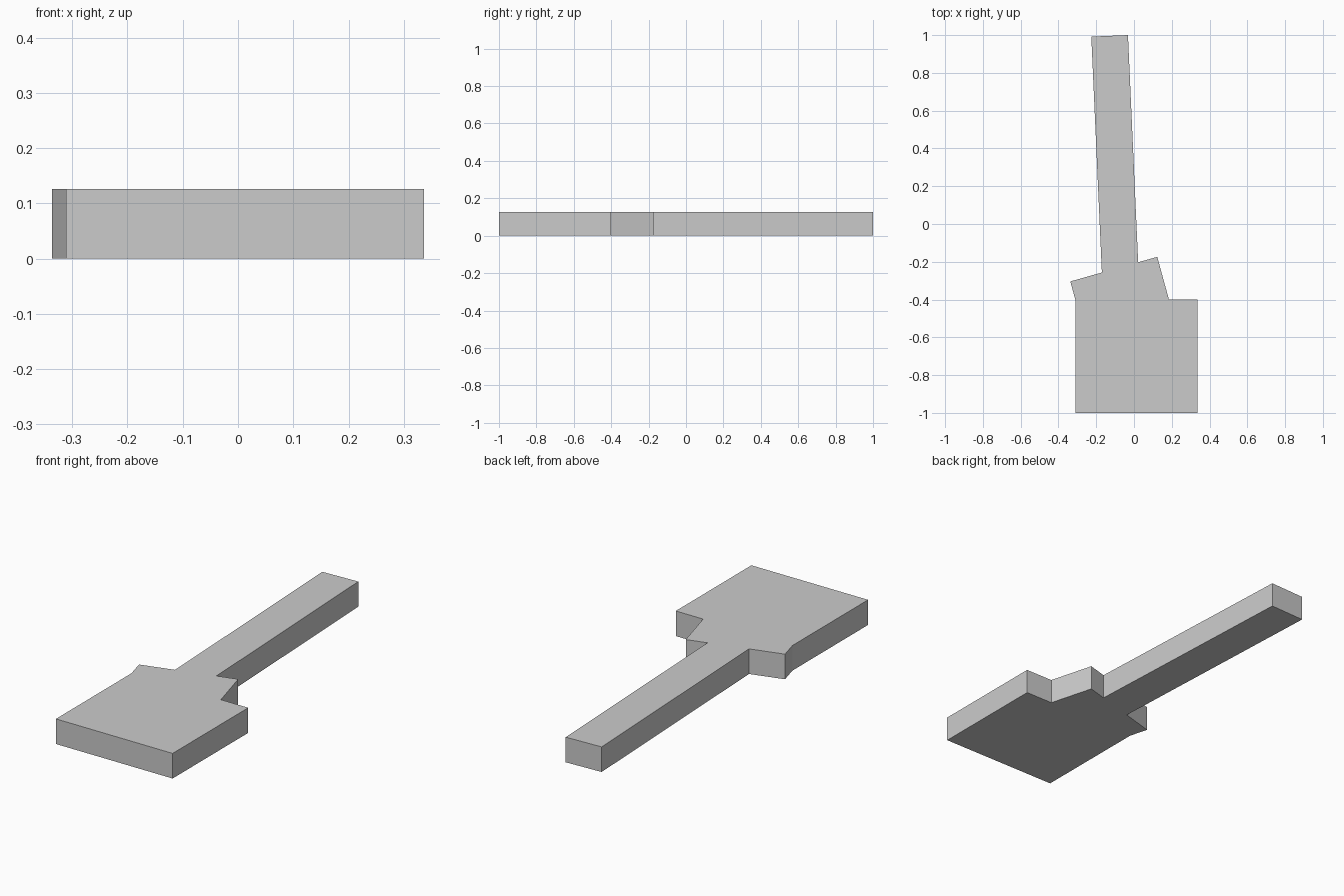
import bpy
import bmesh

if "Cube" in bpy.data.objects:
    bpy.data.objects.remove(bpy.data.objects["Cube"], do_unlink=True)

THICKNESS = 0.126

grey = bpy.data.materials.new("plain grey")
grey.use_nodes = True
colour = (0.6, 0.6, 0.6, 1)
grey.diffuse_color = colour
grey.node_tree.nodes["Principled BSDF"].inputs["Base Color"].default_value = colour


def slab(name, outline):
    """Extrude a flat outline upwards from the ground."""
    bm = bmesh.new()
    base = bm.faces.new([bm.verts.new((x, y, 0)) for x, y in outline])
    top = bmesh.ops.extrude_face_region(bm, geom=[base])["geom"]
    bmesh.ops.translate(bm, vec=(0, 0, THICKNESS),
                        verts=[v for v in top if isinstance(v, bmesh.types.BMVert)])
    bmesh.ops.recalc_face_normals(bm, faces=bm.faces)
    mesh = bpy.data.meshes.new(name)
    bm.to_mesh(mesh)
    bm.free()
    mesh.materials.append(grey)
    obj = bpy.data.objects.new(name, mesh)
    bpy.context.collection.objects.link(obj)
    return obj


# Broad square head
slab("head", [(-0.311, -1), (0.337, -1), (0.337, -0.4), (-0.311, -0.4)])

# Tilted collar between head and handle
slab("collar", [(-0.311, -0.4), (0.185, -0.4), (0.123, -0.174), (-0.337, -0.304)])

# Long, slightly leaning handle
slab("handle", [(-0.17, -0.257), (0.022, -0.203), (-0.032, 1), (-0.226, 0.992)])
